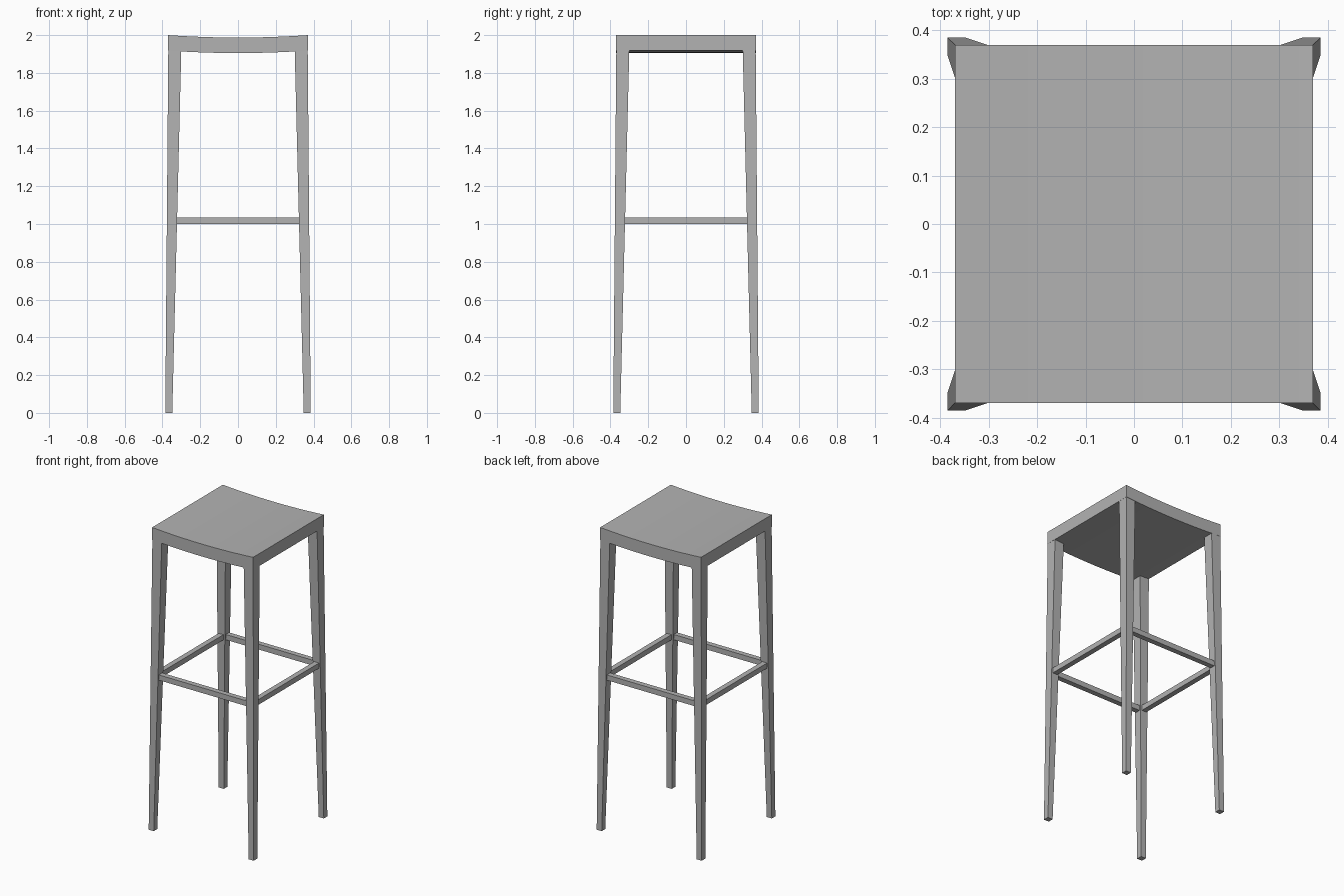
import bpy, bmesh
from mathutils import Vector

cube = bpy.data.objects.get("Cube")
if cube:
    bpy.data.objects.remove(cube, do_unlink=True)

grey = bpy.data.materials.new("plain_grey")
grey.use_nodes = True
grey.diffuse_color = (0.45, 0.45, 0.45, 1)
grey.node_tree.nodes["Principled BSDF"].inputs["Base Color"].default_value = (0.45, 0.45, 0.45, 1)


def loft(name, start, end):
    """Solid between two matching rings of points."""
    bm = bmesh.new()
    a = [bm.verts.new(p) for p in start]
    b = [bm.verts.new(p) for p in end]
    bm.faces.new(a)
    bm.faces.new(b)
    for i in range(len(a)):
        j = (i + 1) % len(a)
        bm.faces.new((a[i], a[j], b[j], b[i]))
    bmesh.ops.recalc_face_normals(bm, faces=bm.faces)
    mesh = bpy.data.meshes.new(name)
    bm.to_mesh(mesh)
    bm.free()
    mesh.materials.append(grey)
    obj = bpy.data.objects.new(name, mesh)
    bpy.context.collection.objects.link(obj)
    return obj


def square(inner, outer, z, sx, sy):
    """Square ring in one corner of the plan."""
    corners = ((inner, inner), (outer, inner), (outer, outer), (inner, outer))
    return [Vector((sx * x, sy * y, z)) for x, y in corners]


# Seat: a slab dished from side to side
HALF, SAG, THICK, STEPS = 0.37, 0.013, 0.082, 16
xs = [HALF * (2 * i / STEPS - 1) for i in range(STEPS + 1)]
top = [(x, 2 - SAG * (1 - (x / HALF) ** 2)) for x in xs]
profile = top + [(x, z - THICK) for x, z in reversed(top)]
seat = loft("seat",
            [(x, -HALF, z) for x, z in profile],
            [(x, HALF, z) for x, z in profile])
bpy.context.view_layer.objects.active = seat
seat.select_set(True)
bpy.ops.object.shade_smooth_by_angle()
seat.select_set(False)

# Legs: tapered and splayed, running up into the seat
for sx, side in ((1, "left"), (-1, "right")):
    for sy, end in ((-1, "front"), (1, "back")):
        loft(f"{end}_{side}_leg",
             square(0.348, 0.385, 0, sx, sy),
             square(0.30, 0.369, 1.93, sx, sy))

# Footrest rails: set in the middle of the legs
REACH, INNER, OUTER, LOW, HIGH = 0.335, 0.333, 0.368, 1.0, 1.035
section = ((INNER, LOW), (OUTER, LOW), (OUTER, HIGH), (INNER, HIGH))
for s, end, side in ((-1, "front", "right"), (1, "back", "left")):
    loft(f"{end}_rail",
         [(-REACH, s * d, z) for d, z in section],
         [(REACH, s * d, z) for d, z in section])
    loft(f"{side}_rail",
         [(s * d, -REACH, z) for d, z in section],
         [(s * d, REACH, z) for d, z in section])
